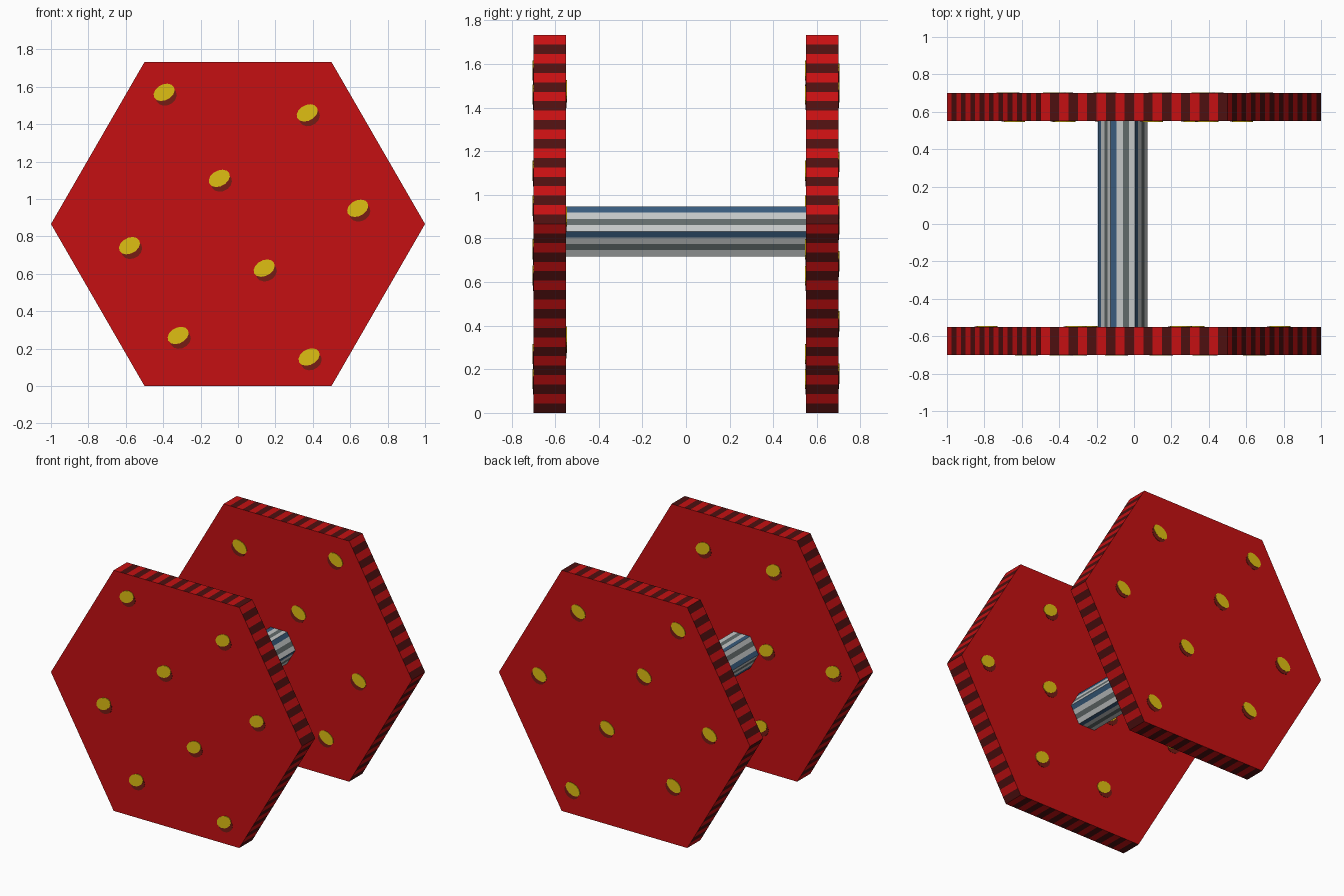
import bpy, bmesh, math

if "Cube" in bpy.data.objects:
    bpy.data.objects.remove(bpy.data.objects["Cube"])

ZC = 0.866


def material(name, rgb):
    m = bpy.data.materials.new(name)
    m.diffuse_color = (*rgb, 1)
    m.use_nodes = True
    m.node_tree.nodes["Principled BSDF"].inputs["Base Color"].default_value = m.diffuse_color
    return m


RED = material("red", (0.56, 0.005, 0.006))
DARK_RED = material("dark red", (0.075, 0.005, 0.005))
YELLOW = material("yellow", (0.74, 0.52, 0.006))
BROWN = material("brown", (0.18, 0.012, 0.007))
LIGHT = material("light grey", (0.55, 0.57, 0.57))
GREY = material("mid grey", (0.12, 0.145, 0.145))
BLUE = material("steel blue", (0.04, 0.105, 0.205))


def finish(bm, name, mats):
    bmesh.ops.recalc_face_normals(bm, faces=bm.faces)
    me = bpy.data.meshes.new(name)
    bm.to_mesh(me)
    bm.free()
    for m in mats:
        me.materials.append(m)
    ob = bpy.data.objects.new(name, me)
    bpy.context.collection.objects.link(ob)


def add_prism(bm, outline, y0, y1, side_mat, cap_mat=0):
    """Prism along y; side_mat(i) gives the material slot of side i."""
    a = [bm.verts.new((x, y0, z)) for x, z in outline]
    b = [bm.verts.new((x, y1, z)) for x, z in outline]
    n = len(outline)
    for i in range(n):
        j = (i + 1) % n
        bm.faces.new((a[i], a[j], b[j], b[i])).material_index = side_mat(i)
    for cap in (a, b):
        bm.faces.new(cap).material_index = cap_mat


def hexagon(cx, cz, r, parts):
    """Hexagon outline with each edge divided into equal parts."""
    pts = []
    for k in range(6):
        a, b = math.radians(60 * k), math.radians(60 * k + 60)
        for s in range(parts):
            t = s / parts
            pts.append((cx + r * (math.cos(a) * (1 - t) + math.cos(b) * t),
                        cz + r * (math.sin(a) * (1 - t) + math.sin(b) * t)))
    return pts


def ellipse(cx, cz, rx, rz, tilt):
    c, s = math.cos(tilt), math.sin(tilt)
    pts = []
    for k in range(14):
        a = math.tau * k / 14
        u, v = rx * math.cos(a), rz * math.sin(a)
        pts.append((cx + u * c - v * s, cz + u * s + v * c))
    return pts


# Hexagonal end plates with striped rims
for name, y0, y1 in (("front_plate", -0.70, -0.55), ("back_plate", 0.55, 0.70)):
    bm = bmesh.new()
    add_prism(bm, hexagon(0, ZC, 1, 20), y0, y1, lambda i: 1 - i % 2)
    finish(bm, name, [RED, DARK_RED])

# Axle with lengthwise strips on each of its six sides
bm = bmesh.new()
strips = (0, 1, 0, 2)
add_prism(bm, hexagon(-0.06, 0.832, 0.132, 4), -0.55, 0.55, lambda i: strips[i % 4])
finish(bm, "axle", [LIGHT, GREY, BLUE])

# Yellow spots with a brown lower edge, on both faces of each plate
front = [(-.395, 1.57), (.37, 1.46), (-.10, 1.11), (.64, .95),
         (-.58, .75), (.14, .63), (-.32, .27), (.38, .155)]
back = [(.365, 1.47), (-.43, 1.555), (.675, .935), (-.16, 1.15),
        (.135, .695), (-.68, .865), (.41, .18), (-.395, .42)]
front_inner = [(.25, 1.48), (-.31, 1.47), (.78, .90), (.255, .90),
               (-.255, .88), (-.785, .866), (.32, .35), (-.205, .32)]
back_inner = [(-x, z) for x, z in front]

for name, spots, y, out, side in (("front_spots", front, -0.70, -1, 1),
                                  ("front_inner_spots", front_inner, -0.55, 1, -1),
                                  ("back_inner_spots", back_inner, 0.55, -1, -1),
                                  ("back_spots", back, 0.70, 1, 1)):
    bm = bmesh.new()
    for x, z in spots:
        tilt = side * math.radians(28)
        add_prism(bm, ellipse(x + side * 0.012, z - 0.022, 0.058, 0.047, tilt),
                  y, y + out * 0.002, lambda i: 1, 1)
        add_prism(bm, ellipse(x, z, 0.060, 0.042, tilt),
                  y, y + out * 0.004, lambda i: 0, 0)
    finish(bm, name, [YELLOW, BROWN])
